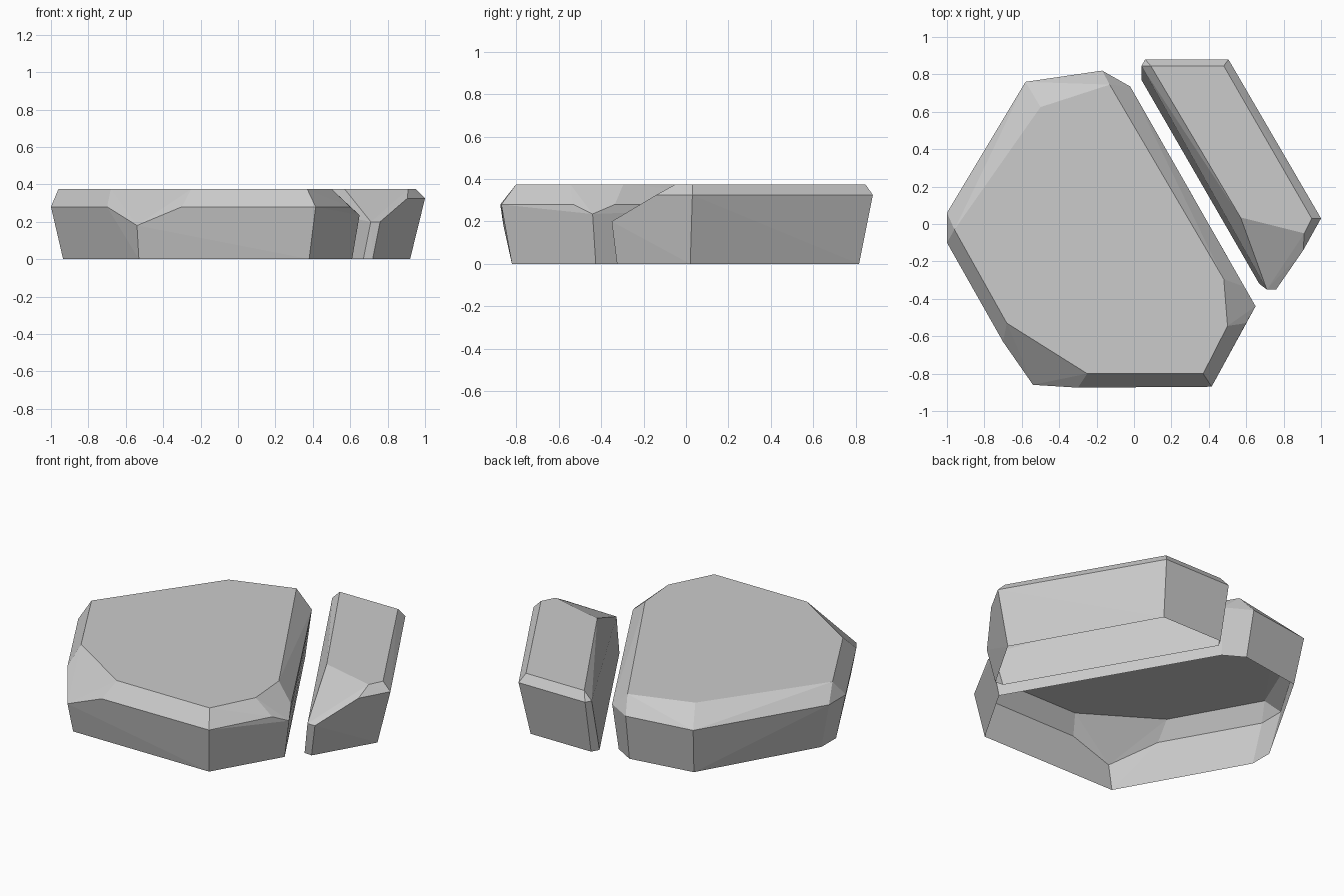
import bpy
import bmesh
import math

cube = bpy.data.objects.get("Cube")
if cube:
    bpy.data.objects.remove(cube, do_unlink=True)

# Plain stone grey
GREY = (0.6, 0.6, 0.6, 1.0)
stone = bpy.data.materials.new("stone_grey")
stone.use_nodes = True
stone.diffuse_color = GREY
bsdf = next(n for n in stone.node_tree.nodes if n.type == "BSDF_PRINCIPLED")
bsdf.inputs["Base Color"].default_value = GREY

TOP = 0.375


def slab(name, top, rim, base):
    """Faceted slab: flat top, chipped rim, tapered walls, open underside."""
    points = [(x, y, TOP) for x, y in top] + rim + [(x, y, 0) for x, y in base]
    bm = bmesh.new()
    for p in points:
        bm.verts.new(p)
    bmesh.ops.convex_hull(bm, input=bm.verts[:])
    loose = [v for v in bm.verts if not v.link_faces]
    bmesh.ops.delete(bm, geom=loose, context="VERTS")
    bmesh.ops.dissolve_limit(bm, angle_limit=math.radians(2),
                             verts=bm.verts[:], edges=bm.edges[:])
    bmesh.ops.recalc_face_normals(bm, faces=bm.faces[:])
    under = [f for f in bm.faces if f.normal.z < -0.9]
    bmesh.ops.delete(bm, geom=under, context="FACES")
    mesh = bpy.data.meshes.new(name)
    bm.to_mesh(mesh)
    bm.free()
    mesh.materials.append(stone)
    obj = bpy.data.objects.new(name, mesh)
    bpy.context.collection.objects.link(obj)
    return obj


# Broad slab
R = 0.28
slab(
    "large_stone",
    top=[(-0.96, -0.03), (-0.5, 0.625), (-0.13, 0.745), (0.48, -0.295),
         (0.5, -0.545), (0.37, -0.8), (-0.25, -0.8), (-0.68, -0.53)],
    rim=[(-1, 0.06, R), (-0.58, 0.76, R), (-0.17, 0.82, R), (-0.02, 0.735, R),
         (0.59, -0.335, R), (0.65, -0.44, 0.235), (0.6, -0.53, R),
         (0.415, -0.87, R), (-0.3, -0.875, R), (-0.54, -0.86, 0.18),
         (-0.7, -0.63, R), (-1, -0.1, R)],
    base=[(-0.935, 0.04), (-0.55, 0.71), (-0.16, 0.77), (-0.04, 0.7),
          (0.61, -0.425), (0.38, -0.82), (-0.53, -0.82), (-0.935, -0.1)],
)

# Narrow slab beside it
R = 0.325
slab(
    "small_stone",
    top=[(0.09, 0.845), (0.48, 0.845), (0.95, 0.03), (0.91, -0.05),
         (0.57, 0.035)],
    rim=[(0.04, 0.845, R), (0.06, 0.88, R), (0.505, 0.88, R), (1, 0.03, R),
         (0.905, -0.14, R), (0.76, -0.35, 0.2), (0.71, -0.35, 0.2)],
    base=[(0.04, 0.77), (0.065, 0.815), (0.47, 0.815), (0.92, 0.02),
          (0.72, -0.325), (0.67, -0.32)],
)
